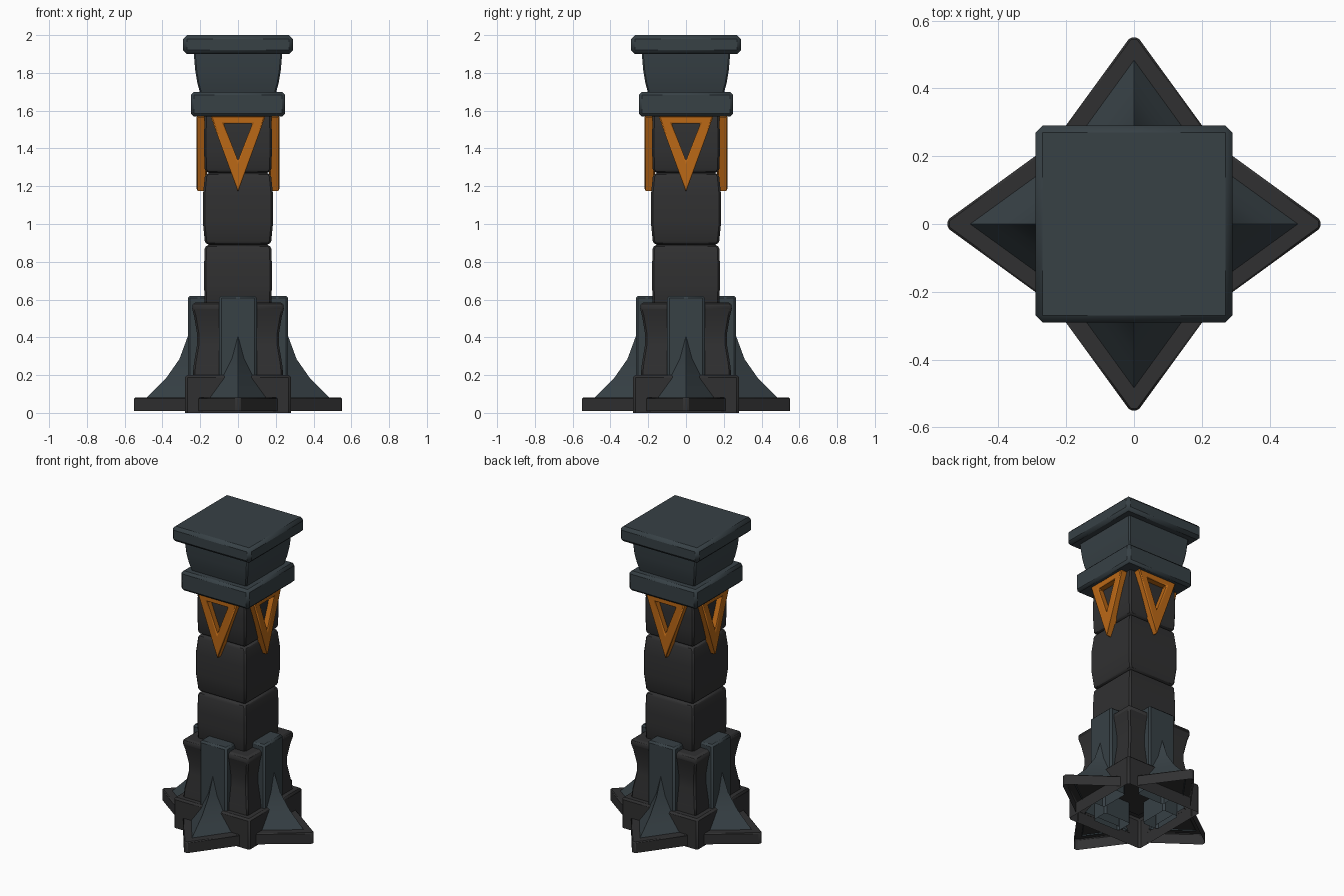
import bpy, bmesh, math

if "Cube" in bpy.data.objects:
    bpy.data.objects.remove(bpy.data.objects["Cube"])


def material(name, rgb):
    m = bpy.data.materials.new(name)
    m.diffuse_color = (*rgb, 1)
    m.use_nodes = True
    m.node_tree.nodes["Principled BSDF"].inputs["Base Color"].default_value = m.diffuse_color
    return m


DARK = material("dark_stone", (0.03, 0.03, 0.031))
SLATE = material("slate", (0.038, 0.052, 0.06))
ORANGE = material("orange_trim", (0.5, 0.14, 0.008))


def loft(rings, cap_bottom=True):
    """Mesh from a stack of equal-length point rings."""
    bm = bmesh.new()
    vs = [[bm.verts.new(p) for p in r] for r in rings]
    n = len(rings[0])
    for a, b in zip(vs, vs[1:]):
        for i in range(n):
            j = (i + 1) % n
            bm.faces.new((a[i], a[j], b[j], b[i]))
    bm.faces.new(vs[-1])
    if cap_bottom:
        bm.faces.new(vs[0][::-1])
    bmesh.ops.remove_doubles(bm, verts=bm.verts, dist=1e-5)
    bmesh.ops.recalc_face_normals(bm, faces=bm.faces)
    return bm


def add(name, bm, mat, bevel=0.0, copies=1):
    """Turn a bmesh into one object, or four turned about the pillar."""
    me = bpy.data.meshes.new(name)
    bm.to_mesh(me)
    bm.free()
    me.materials.append(mat)
    me.shade_smooth()
    me.set_sharp_from_angle(angle=math.radians(30))
    for k in range(copies):
        ob = bpy.data.objects.new(name if copies == 1 else f"{name}_{k + 1}", me)
        ob.rotation_euler.z = k * math.pi / 2
        bpy.context.collection.objects.link(ob)
        if bevel:
            mod = ob.modifiers.new("bevel", 'BEVEL')
            mod.width = bevel
            mod.segments = 1
            mod.limit_method = 'ANGLE'
            mod.angle_limit = math.radians(35)


def square(h, z):
    return [(-h, -h, z), (h, -h, z), (h, h, z), (-h, h, z)]


def square_loft(name, profile, mat, bevel, cap_bottom=True):
    add(name, loft([square(h, z) for h, z in profile], cap_bottom), mat, bevel)


# Square core: hollow plinth and waisted pedestal
square_loft("plinth", [(0.28, 0), (0.28, 0.2)], DARK, 0.012, False)
square_loft("pedestal", [(0.24, 0.19), (0.235, 0.25), (0.217, 0.36), (0.217, 0.42),
                         (0.232, 0.51), (0.245, 0.56), (0.235, 0.585)], DARK, 0.01)

# Shaft blocks, slightly bulged
for i, (z0, z1, b) in enumerate([(0.56, 0.89, 0.18), (0.89, 1.27, 0.186), (1.27, 1.59, 0.18)]):
    square_loft(f"shaft_block_{i + 1}",
                [(0.165, z0), (0.176, z0 + 0.02), (b, z0 + 0.12), (b, z1 - 0.12),
                 (0.176, z1 - 0.02), (0.165, z1)], DARK, 0.01)

# Capital
square_loft("collar", [(0.25, 1.57), (0.25, 1.7)], SLATE, 0.016)
square_loft("bell", [(0.2, 1.69), (0.216, 1.75), (0.226, 1.81), (0.235, 1.91)], SLATE, 0.008)
square_loft("cap", [(0.29, 1.9), (0.29, 2.0)], SLATE, 0.02)


# Buttress panels on each side
def panel(z):
    return [(-0.1, -0.265, z), (0.1, -0.265, z), (0.1, -0.15, z), (-0.1, -0.15, z)]


add("buttress", loft([panel(0.05), panel(0.62)], False), SLATE, 0.012, 4)


# Flared ridge spur in front of each buttress
def spur(ridge, z):
    w = (ridge - 0.255) / 1.38
    return [(-w, -0.255, z), (0, -ridge, z), (w, -0.255, z)]


add("spur", loft([spur(r, z) for r, z in [(0.49, 0.075), (0.43, 0.135), (0.38, 0.185),
                                          (0.31, 0.285), (0.264, 0.41)]], False),
    SLATE, 0, 4)


# Pointed foot, hollow underneath
def foot(z):
    return [(-0.212, -0.275, z), (-0.012, -0.55, z), (0.012, -0.55, z), (0.212, -0.275, z)]


add("foot", loft([foot(0.01), foot(0.082)], False), DARK, 0.006, 4)

# Open triangular ornament on each side
outer = [(-0.145, 1.57), (0.145, 1.57), (0.0, 1.17)]
inner = [(-0.076, 1.532), (0.076, 1.532), (0.0, 1.335)]
bm = bmesh.new()
rings = [[bm.verts.new((x, -y, z)) for x, z in tri]
         for tri, y in ((outer, 0.165), (outer, 0.22), (inner, 0.22), (inner, 0.165))]
for r in range(4):
    a, b = rings[r], rings[(r + 1) % 4]
    for i in range(3):
        j = (i + 1) % 3
        bm.faces.new((a[i], a[j], b[j], b[i]))
bmesh.ops.recalc_face_normals(bm, faces=bm.faces)
add("triangle_trim", bm, ORANGE, 0.006, 4)
